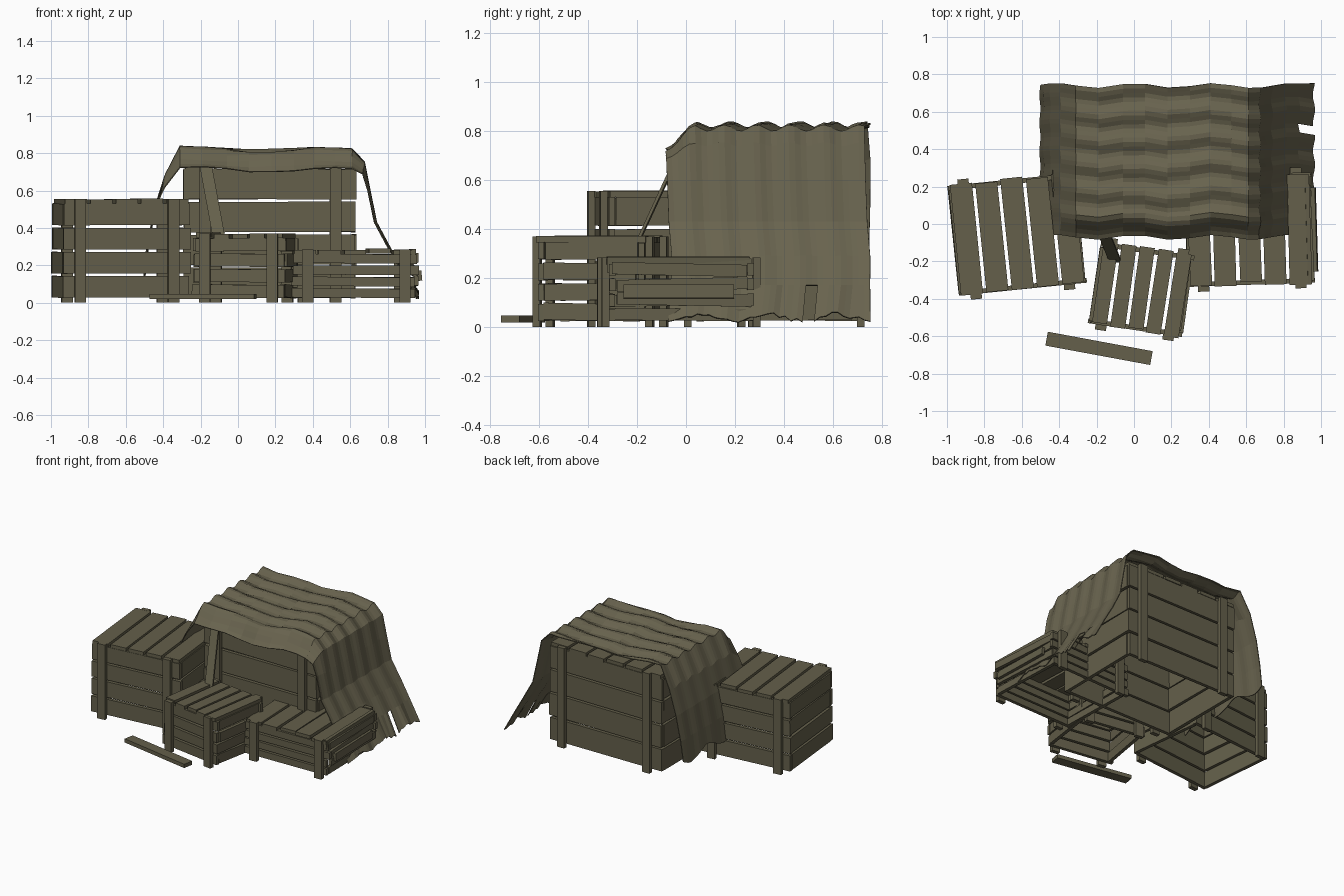
import bpy, bmesh, math, random
from mathutils import Matrix, Vector, Euler

if "Cube" in bpy.data.objects:
    bpy.data.objects.remove(bpy.data.objects["Cube"])

random.seed(4)


def material(name, col):
    m = bpy.data.materials.new(name)
    m.diffuse_color = (*col, 1)
    m.use_nodes = True
    m.node_tree.nodes["Principled BSDF"].inputs["Base Color"].default_value = m.diffuse_color
    return m


WOOD = material("weathered_wood", (0.128, 0.116, 0.070))
CLOTH = material("olive_canvas", (0.138, 0.124, 0.076))


def add_box(bm, size, loc, rot=(0, 0, 0)):
    mat = Matrix.Translation(loc) @ Euler(rot).to_matrix().to_4x4() @ Matrix.Diagonal((*size, 1))
    bmesh.ops.create_cube(bm, size=1, matrix=mat)


def finish(bm, name, mat):
    me = bpy.data.meshes.new(name)
    bm.to_mesh(me)
    bm.free()
    me.materials.append(mat)
    ob = bpy.data.objects.new(name, me)
    bpy.context.collection.objects.link(ob)
    return ob


def crate(name, cx, cy, deg, w, d, h, rows, slats, jit=0.005, inset=0.085, gap=0.014):
    bm = bmesh.new()
    t = 0.025
    j = lambda k=1.0: random.uniform(-jit, jit) * k
    z0, z1 = 0.027 - gap / 2, h - t + gap / 2
    pitch = (z1 - z0) / rows
    # wall planks on all four sides
    for i in range(rows):
        z = z0 + pitch * (i + 0.5)
        ph = pitch - gap
        for s in (-1, 1):
            add_box(bm, (w + j(), t, ph), (j(), s * (d / 2 - t / 2), z), (0, j(), 0))
            add_box(bm, (t, d - 2 * t + j(), ph), (s * (w / 2 - t / 2) + j(), j(), z), (j(2), 0, j()))
    # upright battens outside front and back
    for sx in (-1, 1):
        for sy in (-1, 1):
            add_box(bm, (0.06, 0.03, h), (sx * (w / 2 - inset) + j(), sy * (d / 2 + 0.013), h / 2))
    # lid slats
    sp = w / slats
    for i in range(slats):
        add_box(bm, (sp - 0.018, d + j(2), t), (-w / 2 + sp * (i + 0.5), j(), h - t / 2 + j(0.4)), (0, 0, j()))
    ob = finish(bm, name, WOOD)
    ob.location = (cx, cy, 0)
    ob.rotation_euler.z = math.radians(deg)
    return ob


crate("left_crate", -0.625, -0.055, 5.8, 0.68, 0.59, 0.555, 4, 5)
crate("large_covered_crate", 0.17, 0.36, 0, 0.92, 0.68, 0.74, 4, 6, inset=0.11)
crate("small_front_crate", 0.04, -0.35, -8.5, 0.49, 0.44, 0.37, 4, 5, jit=0.011, inset=0.06)
crate("low_right_crate", 0.615, -0.03, 2, 0.67, 0.59, 0.285, 4, 5, jit=0.012, inset=0.07, gap=0.012)

# loose board lying on the ground
bm = bmesh.new()
add_box(bm, (0.57, 0.075, 0.028), (0, 0, 0))
ob = finish(bm, "loose_ground_board", WOOD)
ob.location = (-0.187, -0.665, 0.034)
ob.rotation_euler.z = math.radians(-10.5)

# boards slipped from the low crate's right side
bm = bmesh.new()
add_box(bm, (0.022, 0.58, 0.065), (0.93, -0.03, 0.255), (0, 0.1, 0.03))
add_box(bm, (0.022, 0.45, 0.055), (0.965, -0.03, 0.145), (0, -0.1, 0.03))
finish(bm, "slipped_side_boards", WOOD)

# thin board leaning against the large crate
top, low = Vector((-0.172, -0.02, 0.73)), Vector((-0.10, -0.20, 0.34))
bm = bmesh.new()
add_box(bm, (0.065, 0.012, (top - low).length), (0, 0, 0))
ob = finish(bm, "leaning_board", WOOD)
ax = (top - low).normalized()
side = Vector((0, 1, 0)).cross(ax).normalized()
rot = Matrix((side, ax.cross(side), ax)).transposed()
ob.matrix_world = Matrix.Translation((top + low) / 2) @ rot.to_4x4()

# canvas: cross-section swept from front to back with folds
profile = [(-0.50, 0.17), (-0.48, 0.32), (-0.445, 0.50), (-0.39, 0.68), (-0.31, 0.825),
           (-0.19, 0.82), (-0.06, 0.812), (0.06, 0.805), (0.18, 0.808), (0.30, 0.812),
           (0.41, 0.818), (0.52, 0.815), (0.61, 0.81), (0.67, 0.745), (0.70, 0.60),
           (0.735, 0.43), (0.81, 0.29), (0.88, 0.17), (0.96, 0.04)]
bm = bmesh.new()
N = 35
last = len(profile) - 1
grid = []
for i, (px, pz) in enumerate(profile):
    flat = 1.0 if 4 <= i <= 12 else (0.6 if i in (3, 13) else 0.0)
    end = 1.0 if i == last else 0.0
    row = []
    for k in range(N):
        y = -0.07 + 0.81 * k / (N - 1)
        fold = math.sin(y * 2 * math.pi / 0.143 + 0.6 + 0.9 * math.sin(px * 9 + y * 4))
        droop = max(0.0, 0.05 - y) / 0.12
        x, z = px, pz
        z += flat * (0.013 * fold - 0.095 * droop ** 1.3)
        if i > 12:
            x += 0.006 * fold
        elif i < 4:
            x += 0.003 * fold
        if i == 0:
            z += 0.03 * math.sin(y * 17)
        z += end * (0.015 * math.sin(y * 23) + random.uniform(-0.01, 0.01))
        yy = y + 0.013 * math.sin(px * 15 + 1.5) + (0.015 * end if k > N - 4 else 0)
        row.append(bm.verts.new((x, yy, max(z, 0.02))))
    grid.append(row)
for i in range(last):
    for k in range(N - 1):
        # torn notch in the right hem
        if i == last - 1 and k in (23, 24):
            continue
        bm.faces.new((grid[i][k], grid[i + 1][k], grid[i + 1][k + 1], grid[i][k + 1]))
ob = finish(bm, "canvas_cover", CLOTH)
m = ob.modifiers.new("thickness", 'SOLIDIFY')
m.thickness = 0.006
m.offset = 0
